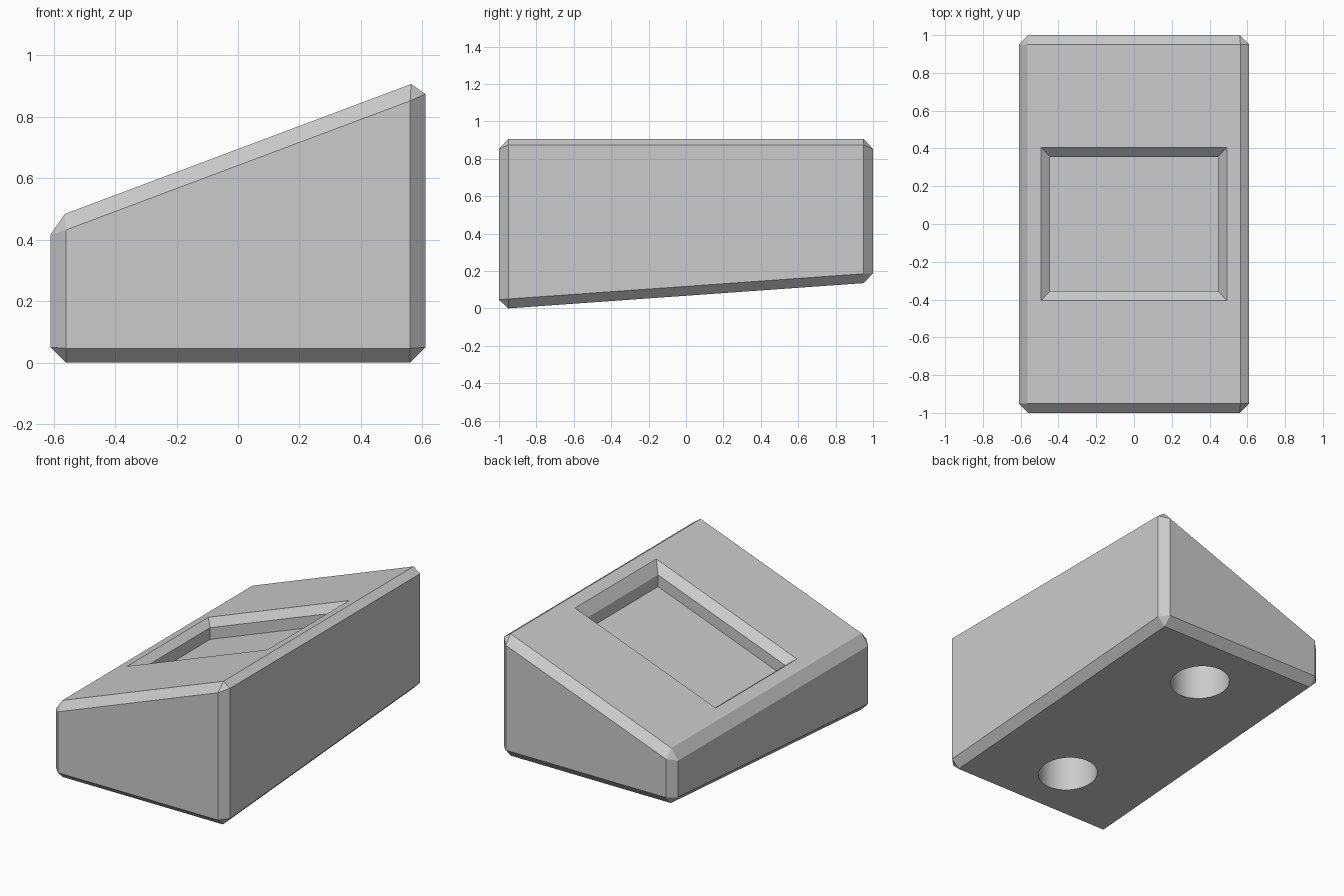
import bpy
import bmesh
import math

cube = bpy.data.objects.get("Cube")
if cube:
    bpy.data.objects.remove(cube, do_unlink=True)

HALF_X, HALF_Y, CHAMFER = 0.61, 1.0, 0.05


def top_z(x):
    return 0.695 + 0.375 * x


def bottom_z(y):
    return 0.071 * (y + 0.95)


def make_object(name, bm):
    bmesh.ops.recalc_face_normals(bm, faces=bm.faces)
    mesh = bpy.data.meshes.new(name)
    bm.to_mesh(mesh)
    bm.free()
    obj = bpy.data.objects.new(name, mesh)
    bpy.context.collection.objects.link(obj)
    return obj


def cut(target, cutter):
    """Subtract the cutter from the target, then discard it."""
    cutter.hide_render = True
    mod = target.modifiers.new("cut", "BOOLEAN")
    mod.operation = "DIFFERENCE"
    mod.solver = "EXACT"
    mod.object = cutter
    bpy.context.view_layer.objects.active = target
    bpy.ops.object.modifier_apply(modifier=mod.name)
    bpy.data.objects.remove(cutter, do_unlink=True)


# Wedge body: top slopes across x, underside slopes along y
bm = bmesh.new()
bmesh.ops.create_cube(bm, size=2)
for v in bm.verts:
    is_top = v.co.z > 0
    v.co.x *= HALF_X
    v.co.y *= HALF_Y
    v.co.z = top_z(v.co.x) if is_top else bottom_z(v.co.y)
bmesh.ops.bevel(bm, geom=bm.edges[:], offset=CHAMFER, segments=1,
                affect="EDGES", profile=0.5)
body = make_object("wedge_body", bm)

# Chamfered rectangular recess, its floor parallel to the sloping top
bm = bmesh.new()
rings = []
for hx, hy, rise in ((0.492, 0.406, 0.2), (0.492, 0.406, 0),
                     (0.445, 0.356, -0.052), (0.445, 0.356, -0.126)):
    rings.append([bm.verts.new((sx * hx, sy * hy, top_z(sx * hx) + rise))
                  for sx, sy in ((-1, -1), (1, -1), (1, 1), (-1, 1))])
for upper, lower in zip(rings, rings[1:]):
    for i in range(4):
        j = (i + 1) % 4
        bm.faces.new((upper[i], upper[j], lower[j], lower[i]))
bm.faces.new(rings[0])
bm.faces.new(rings[-1])
cut(body, make_object("recess_cutter", bm))

# Two round blind holes in the underside
for y in (-0.61, 0.61):
    bm = bmesh.new()
    bmesh.ops.create_cone(bm, cap_ends=True, segments=64,
                          radius1=0.175, radius2=0.175, depth=0.6)
    bmesh.ops.translate(bm, verts=bm.verts, vec=(0, y, bottom_z(y)))
    cut(body, make_object("hole_cutter", bm))

# Single grey material
grey = bpy.data.materials.new("light_grey")
grey.use_nodes = True
colour = (0.6, 0.6, 0.6, 1)
grey.diffuse_color = colour
grey.node_tree.nodes["Principled BSDF"].inputs["Base Color"].default_value = colour
body.data.materials.clear()
body.data.materials.append(grey)

# Smooth hole walls, crisp chamfers
bpy.ops.object.select_all(action="DESELECT")
body.select_set(True)
bpy.context.view_layer.objects.active = body
bpy.ops.object.shade_smooth_by_angle(angle=math.radians(20))
